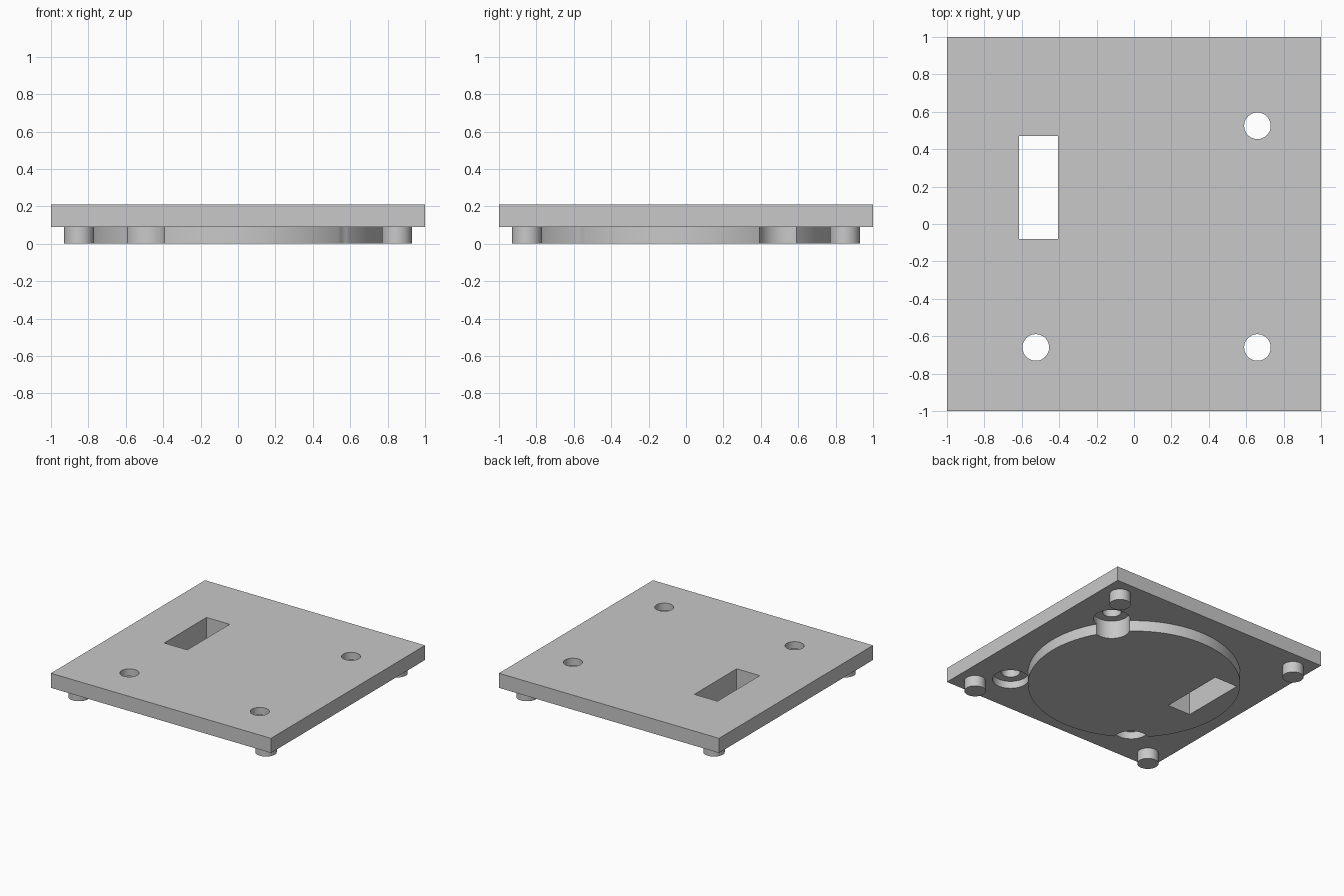
import bpy
import math

if "Cube" in bpy.data.objects:
    bpy.data.objects.remove(bpy.data.objects["Cube"], do_unlink=True)

gray = bpy.data.materials.new("plain_gray")
gray.use_nodes = True
colour = (0.58, 0.58, 0.58, 1)
gray.diffuse_color = colour
gray.node_tree.nodes["Principled BSDF"].inputs["Base Color"].default_value = colour

BASE, TOP = 0.09, 0.21      # underside and top of the plate
SEAT = 0.15                 # ceiling of the screw head pockets


def finish(name):
    ob = bpy.context.object
    ob.name = name
    ob.data.materials.append(gray)
    return ob


def box(name, x0, x1, y0, y1, z0, z1):
    bpy.ops.mesh.primitive_cube_add(
        size=1, location=((x0 + x1) / 2, (y0 + y1) / 2, (z0 + z1) / 2))
    ob = finish(name)
    ob.scale = (x1 - x0, y1 - y0, z1 - z0)
    bpy.ops.object.transform_apply(location=False, rotation=False, scale=True)
    return ob


def cylinder(name, x, y, radius, z0, z1, sides=48):
    bpy.ops.mesh.primitive_cylinder_add(
        vertices=sides, radius=radius, depth=z1 - z0, location=(x, y, (z0 + z1) / 2))
    return finish(name)


def combine(target, tool, operation):
    tool.hide_render = True
    bpy.ops.object.select_all(action='DESELECT')
    target.select_set(True)
    bpy.context.view_layer.objects.active = target
    mod = target.modifiers.new(operation.lower(), 'BOOLEAN')
    mod.operation = operation
    mod.solver = 'EXACT'
    mod.object = tool
    bpy.ops.object.modifier_apply(modifier=mod.name)
    bpy.data.objects.remove(tool, do_unlink=True)


def smooth(ob):
    bpy.ops.object.select_all(action='DESELECT')
    ob.select_set(True)
    bpy.context.view_layer.objects.active = ob
    bpy.ops.object.shade_smooth_by_angle(angle=math.radians(30))


# Square plate with a round boss underneath
plate = box("cover_plate", -1, 1, -1, 1, BASE, TOP)
combine(plate, cylinder("boss", 0, 0, 0.8, 0, BASE + 0.03, 128), 'UNION')

# Rectangular slot through plate and boss
combine(plate, box("slot_cutter", -0.615, -0.405, -0.08, 0.47, -0.1, 0.3), 'DIFFERENCE')

# Screw holes with wider head pockets from below
for x, y in ((0.66, 0.525), (0.66, -0.66), (-0.525, -0.66)):
    combine(plate, cylinder("pocket_cutter", x, y, 0.137, -0.1, SEAT), 'DIFFERENCE')
    combine(plate, cylinder("hole_cutter", x, y, 0.071, 0, 0.3), 'DIFFERENCE')
smooth(plate)

# Four corner feet
for side, sx in (("right", -1), ("left", 1)):
    for end, sy in (("front", -1), ("back", 1)):
        smooth(cylinder(f"{end}_{side}_foot", 0.85 * sx, 0.85 * sy, 0.08, 0, BASE))
